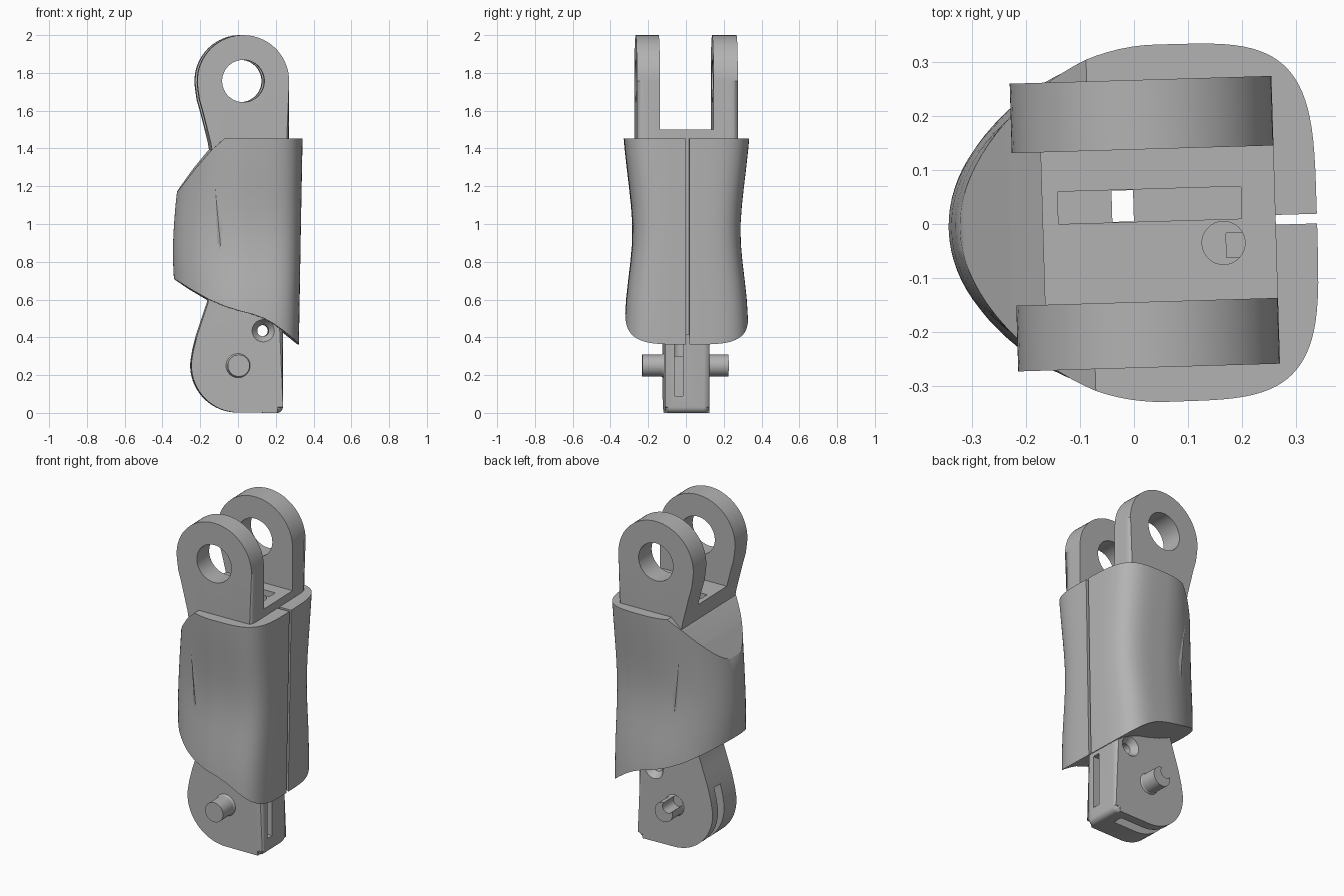
import bpy, bmesh
from math import sin, cos, pi, radians

cube = bpy.data.objects.get("Cube")
if cube:
    bpy.data.objects.remove(cube)

grey = bpy.data.materials.new("plain grey")
grey.use_nodes = True
grey.diffuse_color = (0.45, 0.45, 0.45, 1)
grey.node_tree.nodes["Principled BSDF"].inputs["Base Color"].default_value = (0.45, 0.45, 0.45, 1)


def finish(bm, name):
    bmesh.ops.recalc_face_normals(bm, faces=bm.faces)
    mesh = bpy.data.meshes.new(name)
    bm.to_mesh(mesh)
    bm.free()
    mesh.materials.append(grey)
    obj = bpy.data.objects.new(name, mesh)
    bpy.context.collection.objects.link(obj)
    return obj


def arc(cx, cz, r, a0, a1, n=32):
    return [(cx + r * cos(radians(a0 + (a1 - a0) * i / n)),
             cz + r * sin(radians(a0 + (a1 - a0) * i / n))) for i in range(n + 1)]


def prism(name, pts, y0, y1, bevel=0.0):
    """Side profile (x, z) extruded along y, with rounded cap edges."""
    bm = bmesh.new()
    loops = [[bm.verts.new((x, y, z)) for x, z in pts] for y in (y0, y1)]
    caps = [bm.faces.new(loop) for loop in loops]
    for i in range(len(pts)):
        j = (i + 1) % len(pts)
        bm.faces.new((loops[0][i], loops[0][j], loops[1][j], loops[1][i]))
    if bevel:
        edges = list({e for f in caps for e in f.edges})
        bmesh.ops.bevel(bm, geom=edges, offset=bevel, segments=6, profile=0.5, affect='EDGES')
    return finish(bm, name)


def box(name, x0, x1, y0, y1, z0, z1):
    return prism(name, [(x0, z0), (x1, z0), (x1, z1), (x0, z1)], y0, y1)


def rod(name, x, z, r, y0, y1, bevel=0.0):
    return prism(name, arc(x, z, r, 0, 352.5, 47), y0, y1, bevel)


def cone(name, x, z, y0, y1, r0, r1):
    bm = bmesh.new()
    loops = [[bm.verts.new((px, y, pz)) for px, pz in arc(x, z, r, 0, 348.75, 31)]
             for y, r in ((y0, r0), (y1, r1))]
    bmesh.ops.bridge_loops(bm, edges=[bm.edges.new((l[i], l[(i + 1) % 32])) for l in loops for i in range(32)])
    for l in loops:
        bm.faces.new(l)
    return finish(bm, name)


def boolean(obj, cutter, op='DIFFERENCE'):
    mod = obj.modifiers.new("cut", 'BOOLEAN')
    mod.operation, mod.object, mod.solver = op, cutter, 'EXACT'
    bpy.context.view_layer.objects.active = obj
    bpy.ops.object.modifier_apply(modifier=mod.name)


def cut(targets, cutters):
    for cutter in cutters:
        for obj in targets:
            boolean(obj, cutter)
        bpy.data.objects.remove(cutter)


# Upper core with forked clevis
fork = prism("upper_fork", arc(0.02, 1.757, 0.243, 0, 188) + [
    (-0.212, 1.66), (-0.192, 1.59), (-0.172, 1.51), (-0.152, 1.43), (-0.135, 1.33), (-0.13, 1.2),
    (-0.13, 0.68), (0.263, 0.62)], -0.267, 0.267, 0.045)
cut([fork], [box("fork_gap", -0.5, 0.5, -0.145, 0.138, 1.5, 2.2),
             rod("fork_hole", 0.02, 1.757, 0.112, -0.5, 0.5)])

# Lower hinge lug
lug = prism("lower_lug", [(0.235, 0.75), (-0.14, 0.75), (-0.15, 0.65), (-0.163, 0.58), (-0.19, 0.5),
                          (-0.22, 0.41), (-0.24, 0.33)] + arc(0, 0.252, 0.25, 175, 270)
            + arc(0.205, 0.03, 0.03, 270, 360, 6), -0.118, 0.118, 0.03)
cut([lug], [
    box("front_groove", 0.17, 0.4, -0.067, -0.022, 0.09, 0.41),
    prism("back_groove", arc(0, 0.25, 0.17, 140, 290) + [(0.15, 0.06), (0.15, -0.1), (-0.4, -0.1), (-0.4, 0.45)],
          0.004, 0.064),
    rod("cross_hole", 0.13, 0.435, 0.03, -0.3, 0.3),
    cone("countersink_a", 0.13, 0.435, -0.122, -0.08, 0.062, 0.03),
    cone("countersink_b", 0.13, 0.435, 0.122, 0.08, 0.062, 0.03)])

# Hinge pin stubs, one with a lengthwise groove
pins = [rod("pin_front", -0.003, 0.25, 0.058, -0.232, -0.09, 0.005),
        rod("pin_back", -0.003, 0.25, 0.058, 0.09, 0.225, 0.005)]
cut([pins[1]], [rod("pin_groove", -0.03, 0.285, 0.034, 0.119, 0.3)])
collars = [cone("pin_collar_front", -0.003, 0.25, -0.13, -0.11, 0.058, 0.068),
           cone("pin_collar_back", -0.003, 0.25, 0.125, 0.11, 0.058, 0.068)]
cut([collars[1]], [rod("collar_groove", -0.03, 0.285, 0.034, 0.119, 0.3)])

# Sleeve: lofted rounded section of (height, half width, back reach)
rings = [(0.25, 0.325, 0.30), (0.4, 0.328, 0.31), (0.5, 0.325, 0.32), (0.6, 0.319, 0.331), (0.7, 0.308, 0.339),
         (0.8, 0.296, 0.344), (0.9, 0.287, 0.344), (1.0, 0.286, 0.339), (1.1, 0.293, 0.331),
         (1.2, 0.304, 0.32), (1.3, 0.316, 0.31), (1.4, 0.327, 0.30), (1.55, 0.34, 0.29)]
bm = bmesh.new()
n, loops = 96, []
for z, w, back in rings:
    loop = []
    for i in range(n):
        c, s = cos(2 * pi * i / n), sin(2 * pi * i / n)
        if c > 0:
            reach, p = 0.27 + 0.018 * (z - 0.36), 0.5
        else:
            reach, p = back + 0.05, 1.0
        x = 0.05 + reach * (1 if c > 0 else -1) * abs(c) ** p
        y = w * (1 if s > 0 else -1) * abs(s) ** p
        loop.append(bm.verts.new((x, y, z)))
    loops.append(loop)
for a, b in zip(loops, loops[1:]):
    for i in range(n):
        bm.faces.new((a[i], a[(i + 1) % n], b[(i + 1) % n], b[i]))
bm.faces.new(loops[0])
bm.faces.new(loops[-1])
sleeve = finish(bm, "sleeve")

# Trim the sleeve ends to their side outline, then split its front wall
trim = prism("sleeve_trim", [
    (-0.45, 0.78), (-0.34, 0.71), (-0.25, 0.652), (-0.16, 0.6), (-0.08, 0.565), (0, 0.54), (0.07, 0.522),
    (0.13, 0.5), (0.18, 0.472), (0.23, 0.437), (0.28, 0.397), (0.325, 0.358), (0.5, 0.34), (0.5, 1.453),
    (-0.08, 1.453), (-0.15, 1.39), (-0.23, 1.295), (-0.32, 1.175), (-0.45, 0.99)], -0.6, 0.6)
boolean(sleeve, trim, 'INTERSECT')
bpy.data.objects.remove(trim)
cut([sleeve], [box("sleeve_slit", 0.262, 0.5, -0.009, 0.009, 0.2, 1.6)])

# Cord channels running down through the body
bm = bmesh.new()
bmesh.ops.create_cone(bm, cap_ends=True, segments=32, radius1=0.04, radius2=0.04, depth=1.3)
bmesh.ops.translate(bm, verts=bm.verts, vec=(0.165, -0.04, 0.95))
cut([fork, sleeve, lug], [finish(bm, "cord_hole"),
                          box("cord_slot", -0.14, 0.2, 0.004, 0.064, 1.2, 1.7),
                          box("cord_duct", -0.04, 0.0, 0.005, 0.063, -0.1, 1.25)])

# Smooth shading with sharp edges, and the slight twist of the whole part
bpy.ops.object.select_all(action='DESELECT')
for obj in [fork, lug, sleeve] + pins + collars:
    obj.rotation_euler.z = radians(1.7)
    obj.select_set(True)
bpy.context.view_layer.objects.active = sleeve
bpy.ops.object.shade_smooth_by_angle(angle=radians(32))
